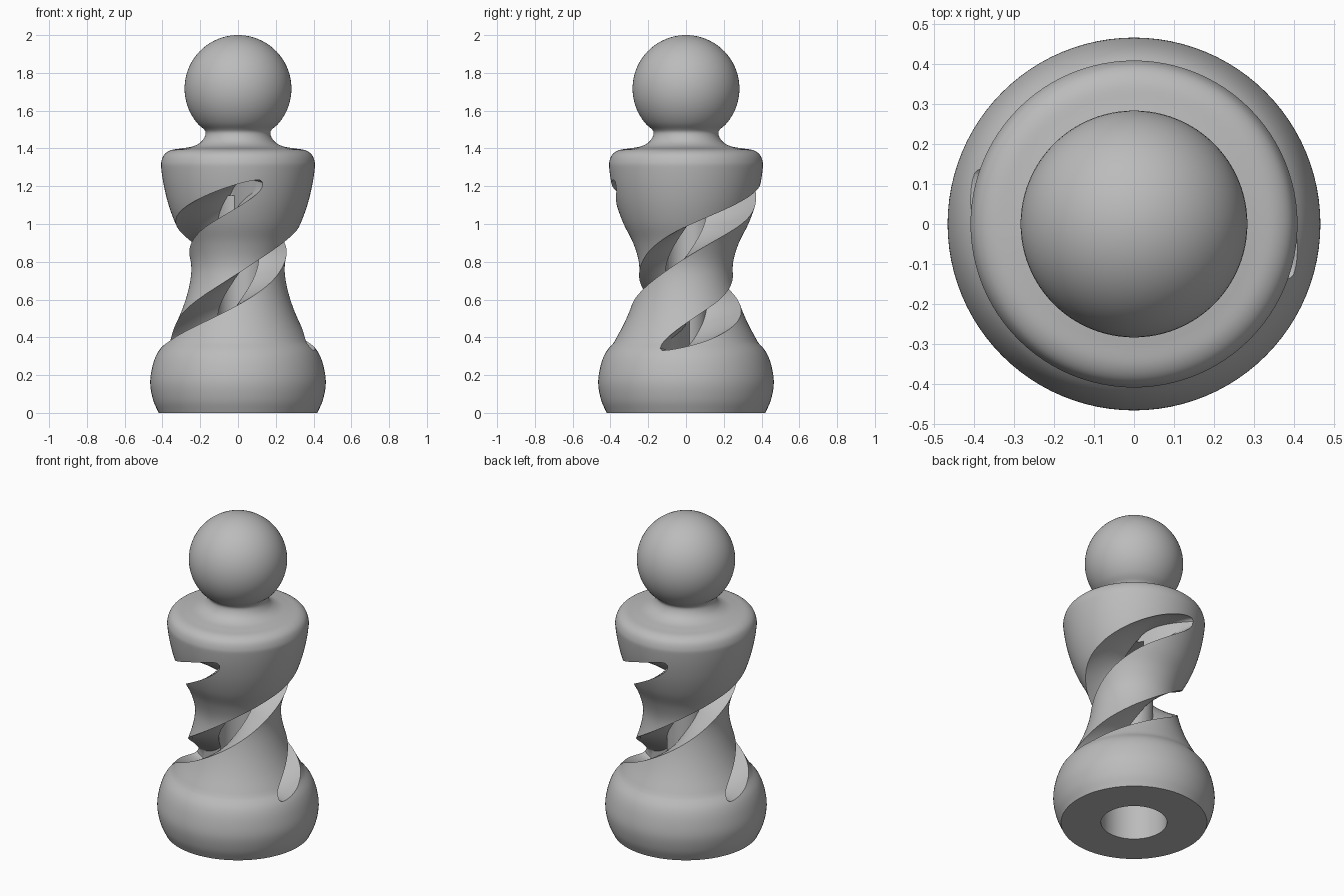
import bpy
import bmesh
from math import cos, sin, pi, radians, sqrt
from mathutils import Vector

if "Cube" in bpy.data.objects:
    bpy.data.objects.remove(bpy.data.objects["Cube"], do_unlink=True)

grey = bpy.data.materials.new("plain_grey")
grey.use_nodes = True
grey.diffuse_color = (0.5, 0.5, 0.5, 1)
grey.node_tree.nodes["Principled BSDF"].inputs["Base Color"].default_value = (0.5, 0.5, 0.5, 1)


def loft(name, rings):
    """Closed solid through equal rings of points, capped at both ends."""
    bm = bmesh.new()
    loops = [[bm.verts.new(p) for p in ring] for ring in rings]
    n = len(loops[0])
    for a, b in zip(loops, loops[1:]):
        for i in range(n):
            j = (i + 1) % n
            bm.faces.new((a[i], a[j], b[j], b[i]))
    bm.faces.new(loops[0])
    bm.faces.new(loops[-1])
    bmesh.ops.recalc_face_normals(bm, faces=bm.faces)
    mesh = bpy.data.meshes.new(name)
    bm.to_mesh(mesh)
    bm.free()
    mesh.materials.append(grey)
    obj = bpy.data.objects.new(name, mesh)
    bpy.context.collection.objects.link(obj)
    return obj


def lathe(name, profile, sides=96):
    turns = [2 * pi * i / sides for i in range(sides)]
    return loft(name, [[(r * cos(a), r * sin(a), z) for a in turns] for r, z in profile])


def smooth(points, steps=5):
    """Catmull-Rom curve through profile points."""
    p = [Vector(q) for q in points]
    p = [2 * p[0] - p[1]] + p + [2 * p[-1] - p[-2]]
    out = []
    for a, b, c, d in zip(p, p[1:], p[2:], p[3:]):
        for k in range(steps):
            t = k / steps
            out.append((2 * b + (c - a) * t + (2 * a - 5 * b + 4 * c - d) * t ** 2
                        + (3 * b - a - 3 * c + d) * t ** 3) / 2)
    return out + [p[-2]]


# Turned body: foot, waist with shoulder, neck and ball head
foot = smooth([(0.42, 0), (0.45, 0.07), (0.465, 0.16), (0.452, 0.25), (0.425, 0.32), (0.38, 0.375)])
waist = smooth([(0.38, 0.375), (0.32, 0.49), (0.277, 0.6), (0.251, 0.71), (0.25, 0.8), (0.28, 0.9),
                (0.33, 1.0), (0.367, 1.1), (0.392, 1.2), (0.406, 1.29), (0.406, 1.33),
                (0.39, 1.368), (0.355, 1.391), (0.3, 1.4)])
neck = smooth([(0.3, 1.4), (0.235, 1.412), (0.19, 1.44), (0.171, 1.485), (0.2, 1.52)])
head_r, head_z = 0.283, 1.717
angles = [radians(-43 + 132 * i / 32) for i in range(33)]
head = [(head_r * cos(a), head_z + head_r * sin(a)) for a in angles]
body = lathe("pawn_body", foot + waist[1:] + neck[1:-1] + head)

# Central bore with a wider socket under the foot
bore = lathe("bore_cutter", [(0.19, -0.1), (0.19, 0.28), (0.11, 0.28), (0.11, 1.15)])

# Two opposite spiral slots that fade out at both ends
upper = smooth([(0.09, 0.075), (0.2, 0.082), (0.3, 0.083), (0.37, 0.072), (0.42, 0.05), (0.45, 0.003)], 3)
section = [(r, h) for r, h in upper] + [(r, -h) for r, h in reversed(upper)]
outer = 0.45


def slot(name, turn):
    rings = []
    for i in range(125):
        t = -155 + 310 * i / 124
        fade = max(0, (abs(t) - 110) / 45)
        s = max(0.05, sqrt(max(0, 1 - fade * fade)))
        a = radians(t - 45 + turn)
        z = 0.78 + 0.25 * t / 90
        ring = []
        for r, h in section:
            q = outer - (outer - r) * s
            ring.append((q * cos(a), q * sin(a), z + h * s))
        rings.append(ring)
    return loft(name, rings)


cutters = [bore, slot("slot_cutter_a", 0), slot("slot_cutter_b", 180)]
bpy.ops.object.select_all(action="DESELECT")
bpy.context.view_layer.objects.active = body
body.select_set(True)
for cutter in cutters:
    cutter.hide_render = True
    cut = body.modifiers.new("cut", "BOOLEAN")
    cut.operation = "DIFFERENCE"
    cut.solver = "EXACT"
    cut.object = cutter
    bpy.ops.object.modifier_apply(modifier=cut.name)
    bpy.data.objects.remove(cutter, do_unlink=True)

bpy.ops.object.shade_smooth_by_angle(angle=radians(30))
